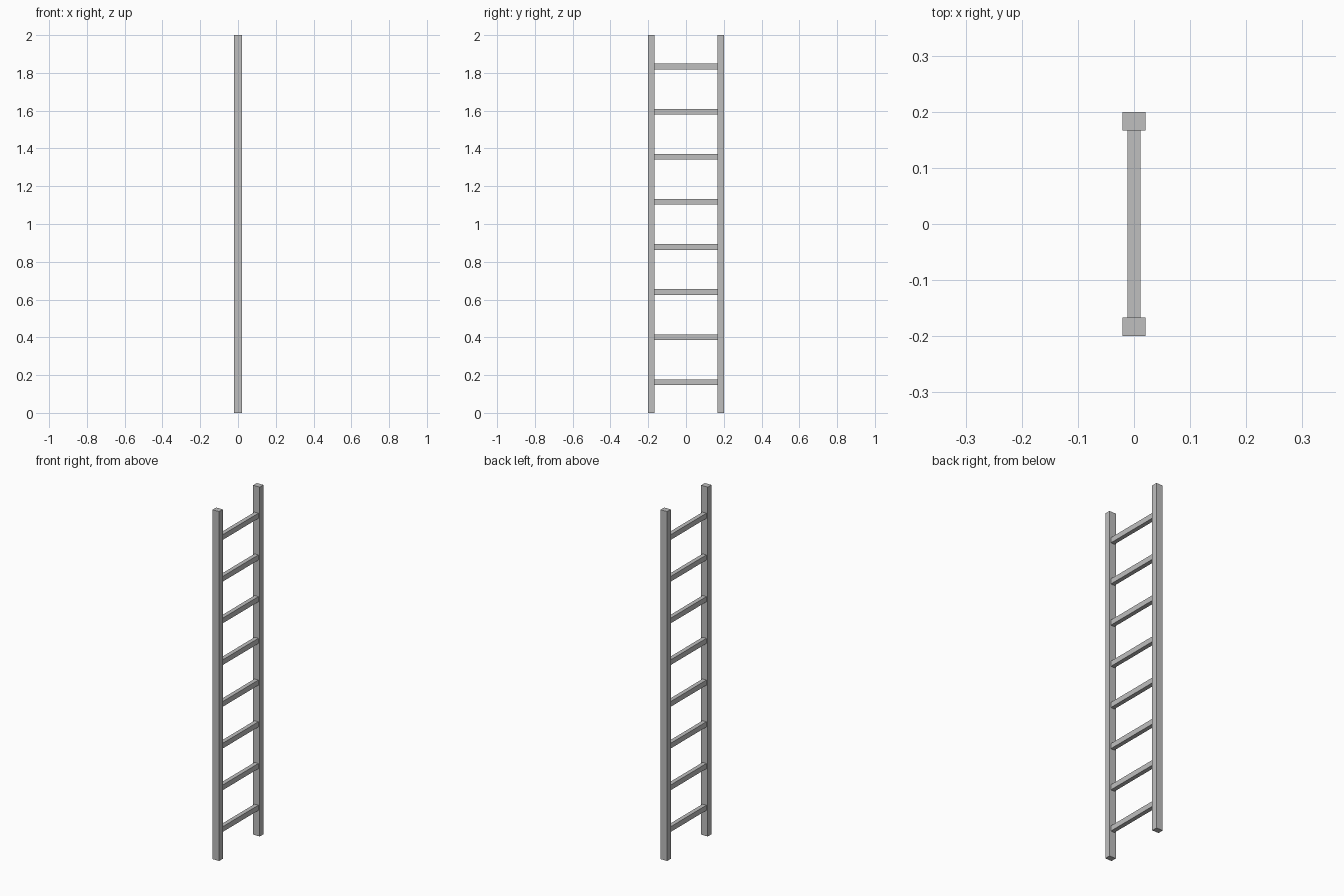
import bpy

cube = bpy.data.objects.get("Cube")
if cube:
    bpy.data.objects.remove(cube, do_unlink=True)

# Single plain grey
GREY = (0.52, 0.52, 0.52, 1.0)
grey = bpy.data.materials.new("plain grey")
grey.use_nodes = True
grey.diffuse_color = GREY
grey.node_tree.nodes["Principled BSDF"].inputs["Base Color"].default_value = GREY

HEIGHT = 2.0
HALF_WIDTH = 0.2
RAIL_X, RAIL_Y = 0.041, 0.033
RUNG_X, RUNG_Z = 0.024, 0.03
RUNG_COUNT = 8
FIRST_RUNG, RUNG_STEP = 0.162, 0.2388


def box(name, size, location):
    bpy.ops.mesh.primitive_cube_add(size=1, location=location)
    obj = bpy.context.object
    obj.name = name
    obj.scale = size
    bpy.ops.object.transform_apply(location=False, rotation=False, scale=True)
    obj.data.materials.append(grey)
    return obj


# Two upright rails
for name, side in (("front_rail", -1), ("back_rail", 1)):
    box(name, (RAIL_X, RAIL_Y, HEIGHT),
        (0, side * (HALF_WIDTH - RAIL_Y / 2), HEIGHT / 2))

# Evenly spaced rungs spanning between the rails
rung_length = 2 * (HALF_WIDTH - RAIL_Y)
for i in range(RUNG_COUNT):
    box(f"rung_{i + 1}", (RUNG_X, rung_length, RUNG_Z),
        (0, 0, FIRST_RUNG + i * RUNG_STEP))
